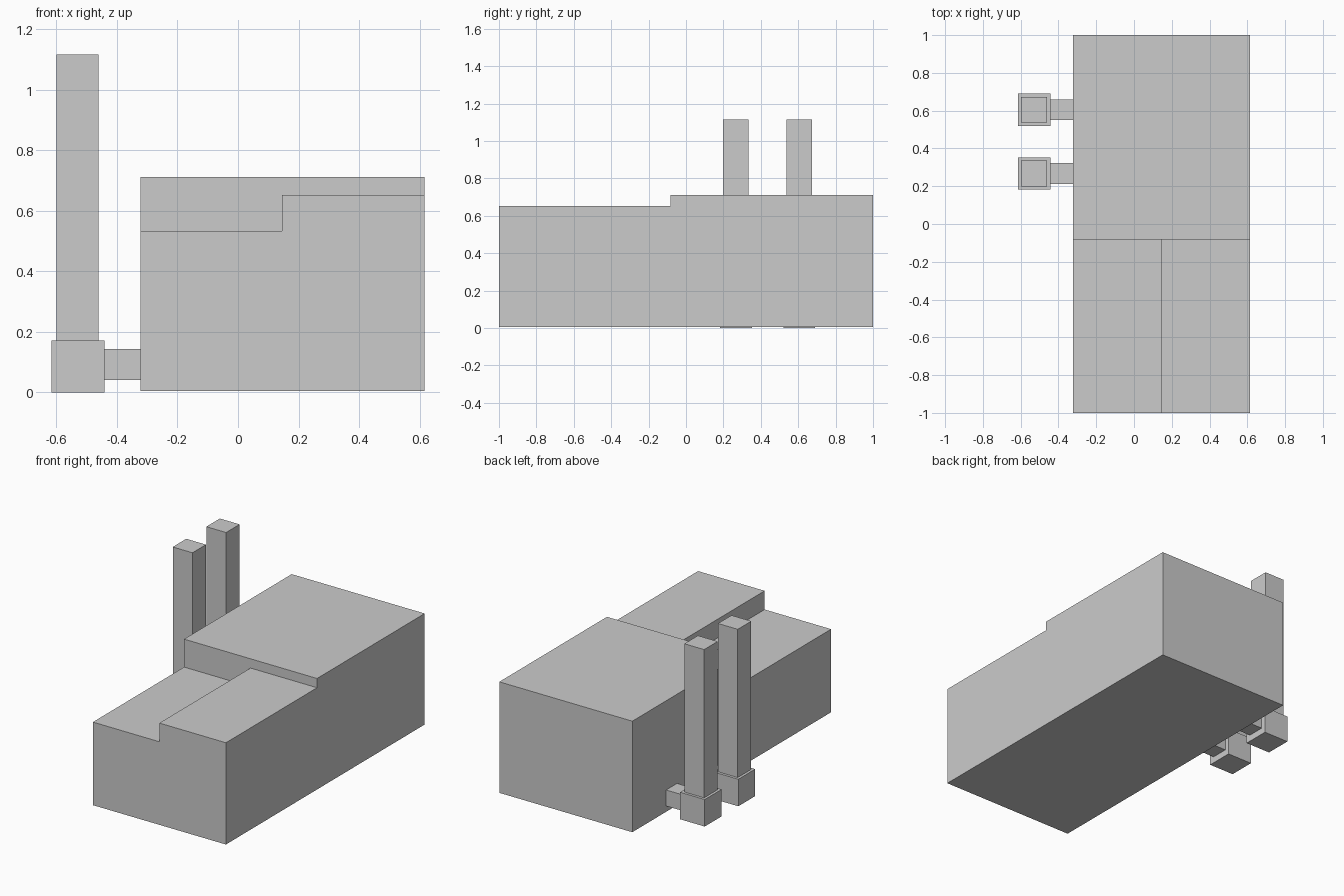
import bpy, bmesh

if "Cube" in bpy.data.objects:
    bpy.data.objects.remove(bpy.data.objects["Cube"])


def prism(name, profile, y0, y1):
    """Extrude an XZ outline along y."""
    bm = bmesh.new()
    face = bm.faces.new([bm.verts.new((x, y0, z)) for x, z in profile])
    ext = bmesh.ops.extrude_face_region(bm, geom=[face])
    verts = [g for g in ext["geom"] if isinstance(g, bmesh.types.BMVert)]
    bmesh.ops.translate(bm, verts=verts, vec=(0, y1 - y0, 0))
    bmesh.ops.recalc_face_normals(bm, faces=bm.faces)
    mesh = bpy.data.meshes.new(name)
    bm.to_mesh(mesh)
    bm.free()
    obj = bpy.data.objects.new(name, mesh)
    bpy.context.collection.objects.link(obj)
    return obj


def box(name, x, y, z):
    return prism(name, [(x[0], z[0]), (x[1], z[0]), (x[1], z[1]), (x[0], z[1])], *y)


# Main hall, with the stepped front roof cut away
hall = box("factory_hall", (-0.322, 0.615), (-1, 1), (0.004, 0.711))
cutter = prism("roof_step_cutter",
               [(-0.5, 0.533), (0.146, 0.533), (0.146, 0.652),
                (0.8, 0.652), (0.8, 0.9), (-0.5, 0.9)], -1.2, -0.083)
cutter.hide_render = True
mod = hall.modifiers.new("roof_step", 'BOOLEAN')
mod.operation = 'DIFFERENCE'
mod.solver = 'EXACT'
mod.object = cutter
bpy.context.view_layer.objects.active = hall
bpy.ops.object.modifier_apply(modifier=mod.name)
bpy.data.objects.remove(cutter)

# Two chimneys, each with a base block and a duct to the hall
for side, y in (("front", 0.267), ("rear", 0.605)):
    def span(half):
        return (y - half, y + half)
    box(side + "_chimney_base", (-0.615, -0.441), span(0.085), (0, 0.172))
    box(side + "_chimney_stack", (-0.599, -0.460), span(0.068), (0.172, 1.116))
    box(side + "_chimney_duct", (-0.441, -0.322), span(0.055), (0.041, 0.143))
